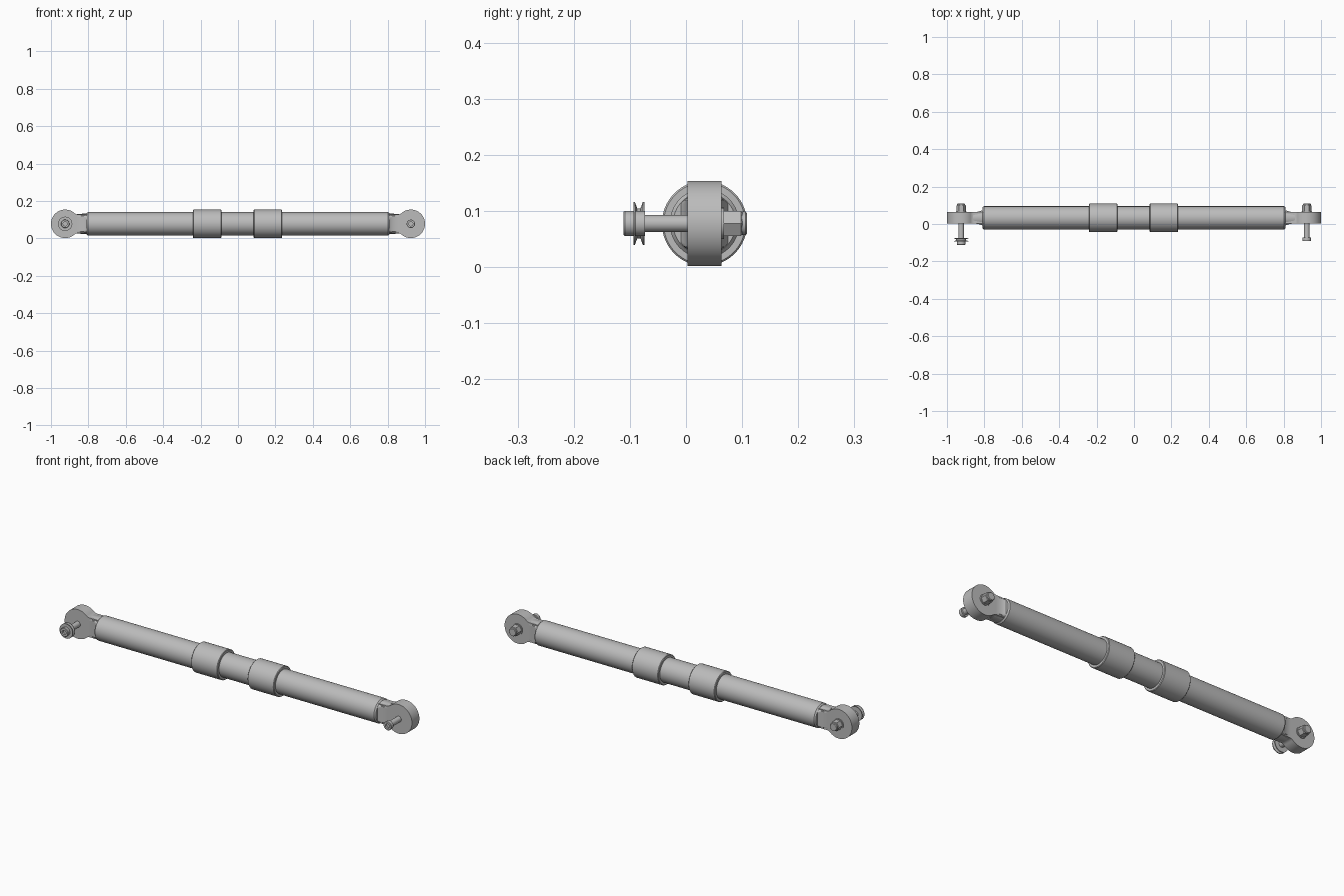
import bpy, bmesh, math
from mathutils import Matrix, Vector

cube = bpy.data.objects.get("Cube")
if cube:
    bpy.data.objects.remove(cube)

CY, CZ = 0.033, 0.078          # axis of the rod
PIN_X = 0.924                  # eye centre
LUG_R, LUG_W = 0.076, 0.0305   # eye radius, half thickness
TAU = 2 * math.pi

steel = bpy.data.materials.new("light grey steel")
steel.use_nodes = True
GREY = (0.5, 0.5, 0.5, 1)
steel.diffuse_color = GREY
steel.node_tree.nodes["Principled BSDF"].inputs["Base Color"].default_value = GREY


def finish(name, bm, angle=30):
    bmesh.ops.remove_doubles(bm, verts=bm.verts, dist=1e-5)
    bmesh.ops.recalc_face_normals(bm, faces=bm.faces)
    mesh = bpy.data.meshes.new(name)
    bm.to_mesh(mesh)
    bm.free()
    obj = bpy.data.objects.new(name, mesh)
    bpy.context.collection.objects.link(obj)
    mesh.materials.append(steel)
    bpy.ops.object.select_all(action='DESELECT')
    obj.select_set(True)
    bpy.context.view_layer.objects.active = obj
    bpy.ops.object.shade_smooth_by_angle(angle=math.radians(angle))
    return obj


def skin(bm, rings, cap=True):
    """Join equal rings of points into a closed skin."""
    loops = [[bm.verts.new(p) for p in ring] for ring in rings]
    n = len(loops[0])
    for a, b in zip(loops, loops[1:]):
        for i in range(n):
            j = (i + 1) % n
            bm.faces.new((a[i], a[j], b[j], b[i]))
    if cap:
        bm.faces.new(loops[0])
        bm.faces.new(loops[-1])


def turned(name, profile, axis, centre, sides=48):
    """Lathe part: profile is (position along axis, radius)."""
    bm = bmesh.new()
    rings = []
    for pos, r in profile:
        ring = []
        for i in range(sides):
            c, s = r * math.cos(TAU * i / sides), r * math.sin(TAU * i / sides)
            ring.append(Vector((pos, c, s) if axis == 'X' else (c, pos, s)) + Vector(centre))
        rings.append(ring)
    skin(bm, rings)
    return finish(name, bm)


# Main tube with chamfered ends
turned("tube", [(-0.81, 0.056), (-0.803, 0.062), (0.803, 0.062), (0.81, 0.056)],
       'X', (0, CY, CZ), 64)

# Two sleeves around the tube
for name, x in (("right_collar", -0.165), ("left_collar", 0.16)):
    turned(name, [(x - 0.076, 0.073), (x - 0.073, 0.076), (x + 0.073, 0.076), (x + 0.076, 0.073)],
           'X', (0, CY, CZ), 64)


def rod_end(name, side):
    # Eye plate: round eye running through a concave fillet into a straight neck
    fillet, neck = 0.03, 0.05
    fz = neck + fillet
    fx = math.sqrt((LUG_R + fillet) ** 2 - fz ** 2)
    join = math.atan2(fz, -fx)
    steps = 32
    outline = [(LUG_R * math.cos(join * i / steps), LUG_R * math.sin(join * i / steps))
               for i in range(steps + 1)]
    start = math.atan2(-fz, fx)
    for i in range(1, 9):
        a = start + (-math.pi / 2 - start) * i / 8
        outline.append((-fx + fillet * math.cos(a), fz + fillet * math.sin(a)))
    outline.append((-0.119, neck))
    outline += [(x, -z) for x, z in reversed(outline[1:])]
    bm = bmesh.new()
    skin(bm, [[(side * (PIN_X + x), CY + y, CZ + z) for x, z in outline]
              for y in (-LUG_W, LUG_W)])
    finish(name + "_eye", bm)

    # Shank: round bar milled to the eye thickness with a curved run-out
    r, n, rings = 0.056, 64, []
    for i in range(13):
        t = i / 12
        x = 0.80 + 0.06 * t
        w = LUG_W + (r - LUG_W) * (1 - math.sqrt(max(0, 1 - (1 - t) ** 2)))
        rad = r - 0.004 * t
        ring = []
        for k in range(n):
            a = TAU * k / n
            y = max(-w, min(w, rad * math.cos(a)))
            ring.append((side * x, CY + y, CZ + rad * math.sin(a)))
        rings.append(ring)
    bm = bmesh.new()
    skin(bm, rings)
    finish(name + "_shank", bm)


def bolt(name, x, head_front, head_back):
    c = (x, 0, CZ)
    turned(name + "_pin", [(head_back - 0.002, 0.015), (0.106, 0.015)], 'Y', c, 32)
    # Socket head: chamfered rim and recessed centre
    turned(name + "_head", [(head_front + 0.01, 0.011), (head_front, 0.011), (head_front, 0.021),
                            (head_front + 0.002, 0.0225), (head_back, 0.0225)], 'Y', c, 36)
    turned(name + "_washer", [(0.062, 0.028), (0.068, 0.028)], 'Y', c, 36)
    # Hexagonal lock nut with a round collar
    turned(name + "_nut", [(0.068, 0.0255), (0.098, 0.0255), (0.101, 0.022)], 'Y', c, 6)
    turned(name + "_nut_collar", [(0.098, 0.021), (0.106, 0.021), (0.109, 0.018)], 'Y', c, 36)


rod_end("right", -1)
rod_end("left", 1)
bolt("right_bolt", -PIN_X, -0.111, -0.09)
bolt("left_bolt", PIN_X, -0.092, -0.073)

# Grooved spool behind the head of the right bolt
turned("spool", [(-0.094, 0.02), (-0.094, 0.038), (-0.091, 0.038), (-0.087, 0.027), (-0.081, 0.027),
                 (-0.077, 0.038), (-0.074, 0.038), (-0.074, 0.02)], 'Y', (-PIN_X, 0, CZ))
